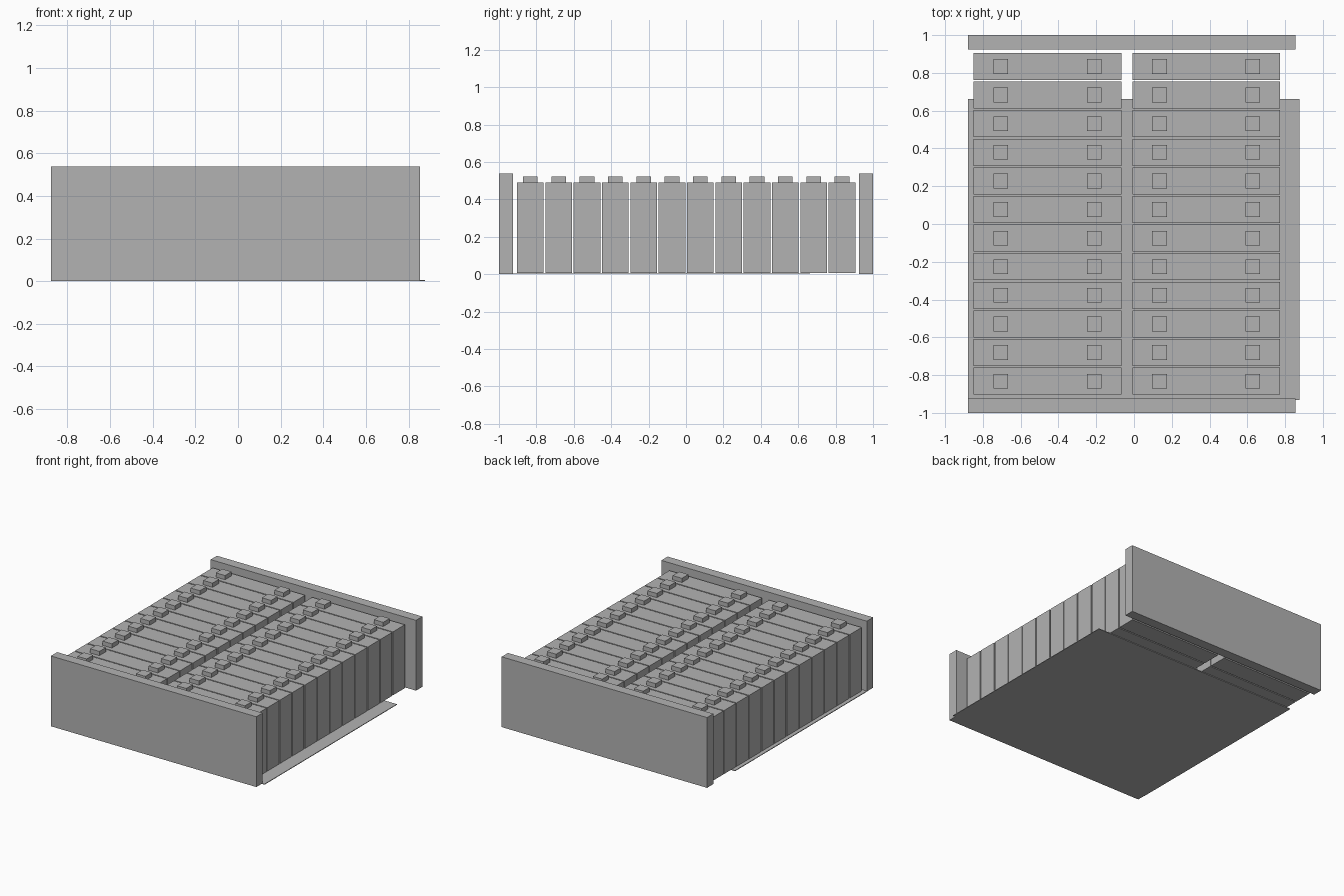
import bpy
import bmesh
from mathutils import Matrix, Vector

cube = bpy.data.objects.get("Cube")
if cube:
    bpy.data.objects.remove(cube, do_unlink=True)

# Single material
grey = bpy.data.materials.new("plain grey")
grey.use_nodes = True
COLOUR = (0.45, 0.45, 0.45, 1)
grey.diffuse_color = COLOUR
grey.node_tree.nodes["Principled BSDF"].inputs["Base Color"].default_value = COLOUR


def box(name, low, high):
    """Flat-sided box between two opposite corners."""
    low, high = Vector(low), Vector(high)
    bm = bmesh.new()
    placing = Matrix.Translation((low + high) / 2) @ Matrix.Diagonal((*(high - low), 1))
    bmesh.ops.create_cube(bm, size=1, matrix=placing)
    mesh = bpy.data.meshes.new(name)
    bm.to_mesh(mesh)
    bm.free()
    mesh.materials.append(grey)
    obj = bpy.data.objects.new(name, mesh)
    bpy.context.collection.objects.link(obj)
    return obj


# Thin base sheet, stopping short of the back
box("base_sheet", (-0.878, -0.932, 0), (0.877, 0.662, 0.005))

# Upright end plates
PLATE_LEFT, PLATE_RIGHT, PLATE_TOP, PLATE_DEPTH = 0.855, -0.878, 0.538, 0.076
box("front_end_plate", (PLATE_RIGHT, -1, 0.002), (PLATE_LEFT, -1 + PLATE_DEPTH, PLATE_TOP))
box("back_end_plate", (PLATE_RIGHT, 1 - PLATE_DEPTH, 0.002), (PLATE_LEFT, 1, PLATE_TOP))

# Two columns of battery cells, each cell with two square terminals
ROWS, PITCH = 12, 0.1515
HALF_WIDTH, HALF_DEPTH = 0.391, 0.0715
CELL_BOTTOM, CELL_TOP, TERMINAL_TOP = 0.006, 0.49, 0.522
TERMINAL_OFFSET, TERMINAL_HALF = 0.247, 0.039

for side, cx in (("right", -0.458), ("left", 0.382)):
    for row in range(ROWS):
        cy = (row - (ROWS - 1) / 2) * PITCH + 0.001
        box(f"{side}_cell_{row + 1}",
            (cx - HALF_WIDTH, cy - HALF_DEPTH, CELL_BOTTOM),
            (cx + HALF_WIDTH, cy + HALF_DEPTH, CELL_TOP))
        for end, sign in (("right", -1), ("left", 1)):
            tx = cx + sign * TERMINAL_OFFSET
            box(f"{side}_cell_{row + 1}_{end}_terminal",
                (tx - TERMINAL_HALF, cy - TERMINAL_HALF, CELL_TOP),
                (tx + TERMINAL_HALF, cy + TERMINAL_HALF, TERMINAL_TOP))
